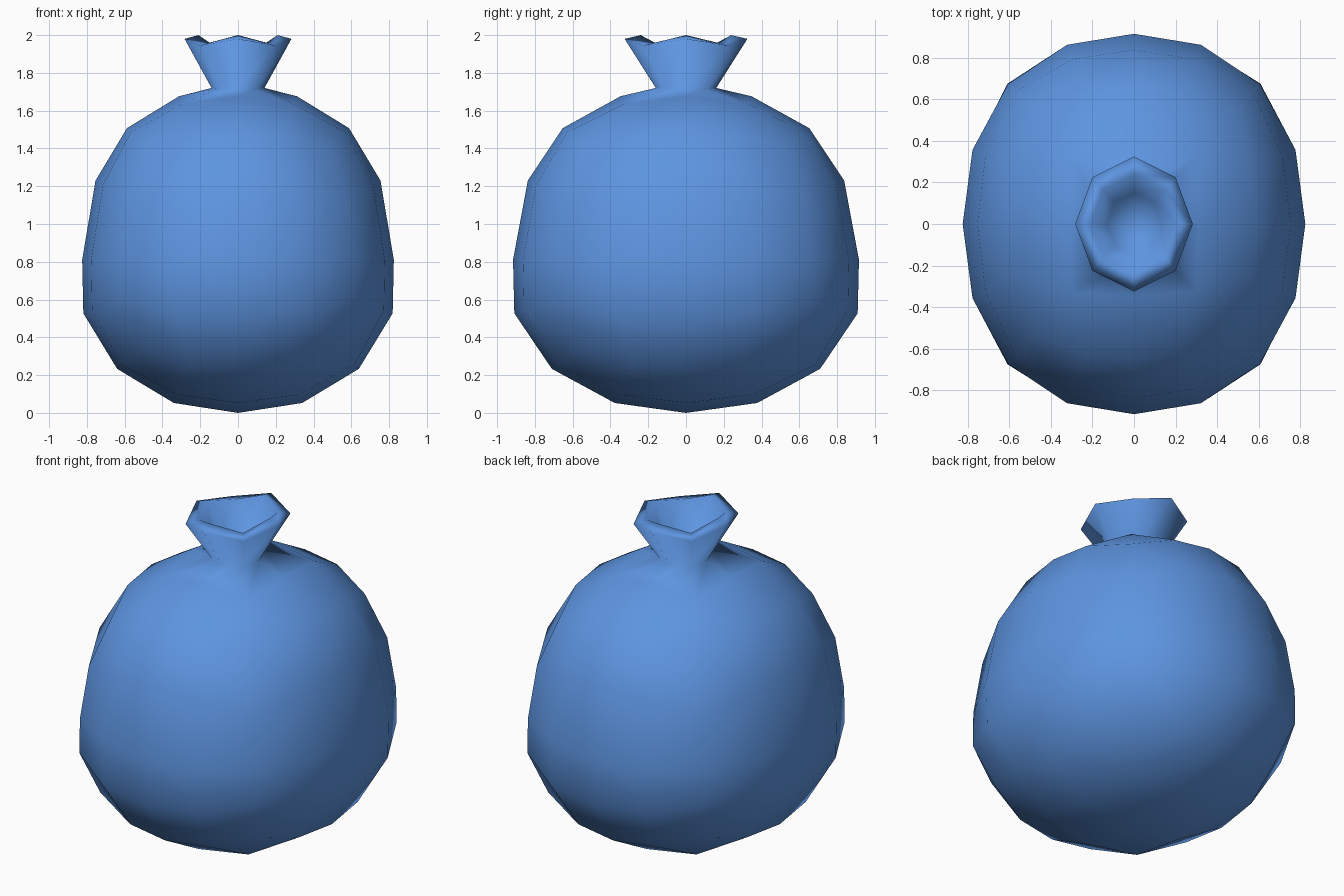
import bpy, bmesh, math
from mathutils import Vector

if "Cube" in bpy.data.objects:
    bpy.data.objects.remove(bpy.data.objects["Cube"])

def interp(t, table):
    for (a, va), (b, vb) in zip(table, table[1:]):
        if t <= b:
            return va + (vb - va) * max(0.0, (t - a) / (b - a))
    return table[-1][1]

# Profile tables: unit-ball height -> real height, and -> half width
HEIGHT = [(-1, 0), (-.934, .06), (-.739, .23), (-.4, .52), (0, .81),
          (.4, 1.24), (.739, 1.51), (.934, 1.67), (1, 1.72)]
WIDTH = [(-1, .87), (-.4, .87), (0, .825), (.4, .80), (1, .80)]
DEPTH_RATIO = 1.11

# Sack body: a cube with 4 x 4 faces per side, rounded and sagging
bm = bmesh.new()
bmesh.ops.create_cube(bm, size=2)
bmesh.ops.subdivide_edges(bm, edges=bm.edges[:], cuts=3, use_grid_fill=True)
bm.faces.ensure_lookup_table()
mouth = []
for f in bm.faces:
    c = f.calc_center_median()
    if c.z > .99 and abs(c.x) < .5 and abs(c.y) < .5:
        mouth.append(f)
for v in bm.verts:
    d = Vector([math.tan(math.pi / 4 * c) for c in v.co]).normalized()
    d *= 1 + .08 * (1 - sum(c ** 4 for c in d))
    w = interp(d.z, WIDTH)
    v.co = (d.x * w, d.y * w * DEPTH_RATIO, interp(d.z, HEIGHT))

# Neck: tied waist, flared outer rim, inner rim, then the hollow
# (axis x, axis y, axis z, corner x, corner y, corner z, centre z)
RINGS = [(.14, .16, 1.72, .10, .115, 1.72, 1.73),
         (.283, .325, 1.98, .20, .225, 1.945, 1.95),
         (.21, .24, 2.0, .15, .165, 1.96, 1.95),
         (.13, .15, 1.80, .093, .107, 1.80, 1.77)]

def sign(a):
    return 0 if abs(a) < .03 else math.copysign(1, a)

for ax, ay, az, cx, cy, cz, mid in RINGS:
    bmesh.ops.inset_region(bm, faces=mouth, thickness=.01, use_boundary=True)
    for v in {v for f in mouth for v in f.verts}:
        sx, sy = sign(v.co.x), sign(v.co.y)
        if sx and sy:
            v.co = (sx * cx, sy * cy, cz)
        elif sx or sy:
            v.co = (sx * ax, sy * ay, az)
        else:
            v.co = (0, 0, mid)

bmesh.ops.recalc_face_normals(bm, faces=bm.faces[:])
for f in bm.faces:
    f.smooth = True
mesh = bpy.data.meshes.new("tied_sack")
bm.to_mesh(mesh)
bm.free()
sack = bpy.data.objects.new("tied_sack", mesh)
bpy.context.collection.objects.link(sack)

# Blue cloth
cloth = bpy.data.materials.new("blue_cloth")
cloth.diffuse_color = (.11, .30, .75, 1)
cloth.use_nodes = True
cloth.node_tree.nodes["Principled BSDF"].inputs["Base Color"].default_value = cloth.diffuse_color
mesh.materials.append(cloth)
